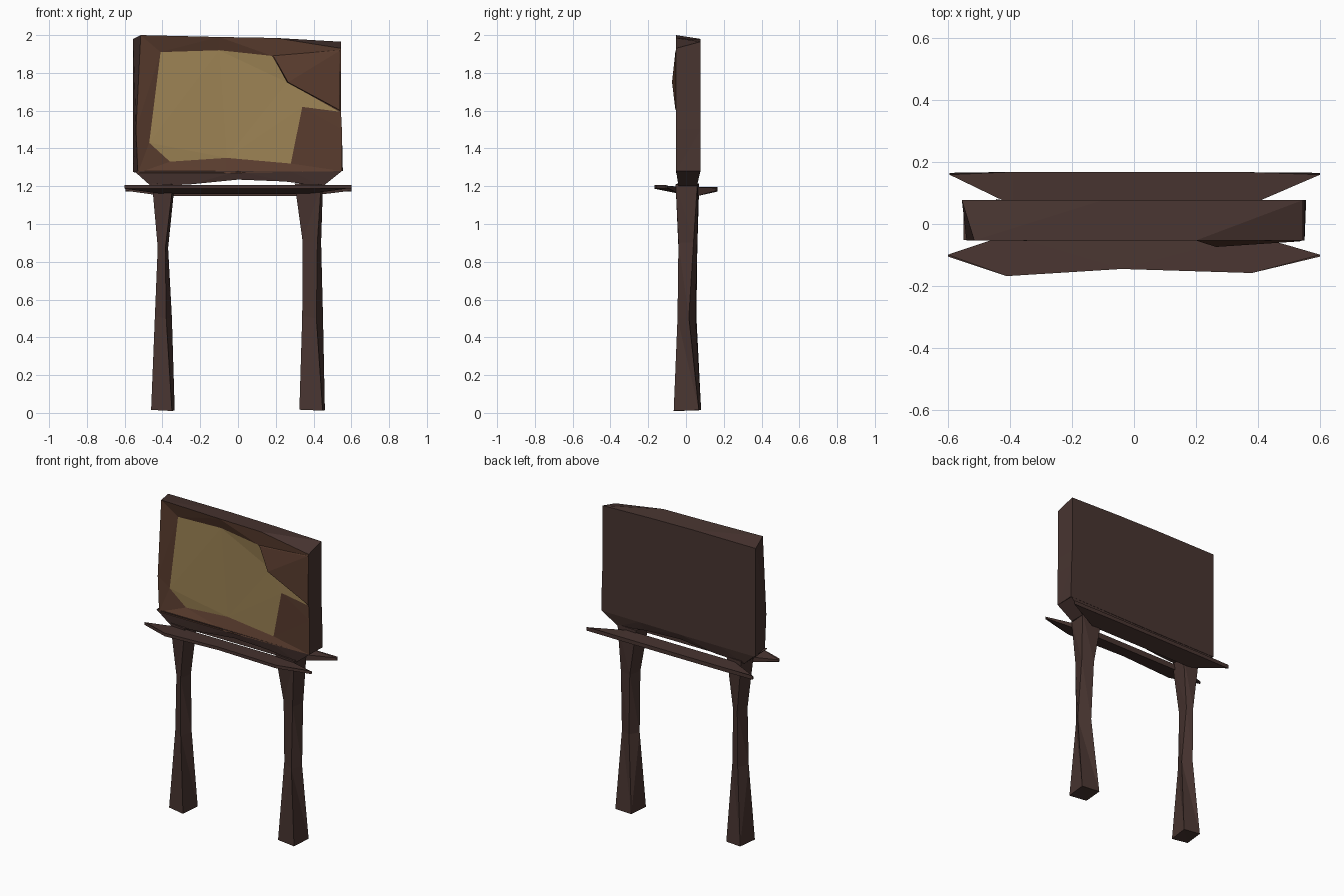
import bpy, bmesh

if "Cube" in bpy.data.objects:
    bpy.data.objects.remove(bpy.data.objects["Cube"])


def material(name, rgb):
    m = bpy.data.materials.new(name)
    m.diffuse_color = (*rgb, 1)
    m.use_nodes = True
    m.node_tree.nodes["Principled BSDF"].inputs["Base Color"].default_value = m.diffuse_color
    return m


DARK = material("dark_wood", (0.065, 0.035, 0.030))
WOOD = material("frame_wood", (0.10, 0.045, 0.027))
OCHRE = material("ochre_panel", (0.34, 0.23, 0.09))


def loft(name, rings, mats=(DARK,), band_mats=None, last_mat=0):
    """Skin a stack of equal-length rings and cap both ends, flat shaded."""
    bm = bmesh.new()
    loops = [[bm.verts.new(p) for p in ring] for ring in rings]
    n = len(loops[0])
    for k, (a, b) in enumerate(zip(loops, loops[1:])):
        for i in range(n):
            j = (i + 1) % n
            f = bm.faces.new((a[i], a[j], b[j], b[i]))
            f.material_index = band_mats[k] if band_mats else 0
    bm.faces.new(loops[0])
    bm.faces.new(loops[-1]).material_index = last_mat
    bmesh.ops.remove_doubles(bm, verts=bm.verts, dist=0.0005)
    bmesh.ops.recalc_face_normals(bm, faces=bm.faces)
    bmesh.ops.triangulate(bm, faces=bm.faces)
    me = bpy.data.meshes.new(name)
    bm.to_mesh(me)
    bm.free()
    for m in mats:
        me.materials.append(m)
    ob = bpy.data.objects.new(name, me)
    bpy.context.collection.objects.link(ob)
    return ob


# Sign board: back outline, front outline, then the recessed chipped panel
back = [(-.555, 1.98), (-.1, 1.98), (.2, 1.975), (.545, 1.965), (.545, 1.6),
        (.55, 1.5), (.555, 1.28), (-.06, 1.275), (-.555, 1.275), (-.555, 1.5)]
front = [(-.515, 2.0), (-.1, 1.99), (.2, 1.985), (.545, 1.93), (.545, 1.6),
         (.55, 1.5), (.55, 1.28), (-.06, 1.27), (-.53, 1.27), (-.54, 1.5)]
panel = [(-.41, 1.91), (-.1, 1.92), (.18, 1.89), (.26, 1.75), (.535, 1.595),
         (.34, 1.62), (.28, 1.32), (-.06, 1.35), (-.36, 1.33), (-.47, 1.43)]
depth = [-.03, -.03, -.045, -.035, -.05, -.04, -.035, -.02, -.02, -.03]
loft("sign_board",
     [[(x, .077, z) for x, z in back],
      [(x, -.053, z) for x, z in front],
      [(x, y, z) for (x, z), y in zip(panel, depth)]],
     (DARK, WOOD, OCHRE), (0, 1), 2)

# Splintered flap standing proud at the panel's right side
loft("frame_splinter",
     [[(.18, -.046, 1.89), (.54, -.054, 1.92), (.54, -.052, 1.6), (.26, -.036, 1.75)],
      [(.19, -.05, 1.885), (.535, -.056, 1.915), (.535, -.056, 1.605), (.265, -.074, 1.75)]],
     (WOOD,))

# Tapered, arched underside of the board
arch = [(-.55, -.46, 1.2), (-.28, -.25, 1.21), (0, 0, 1.235),
        (.28, .25, 1.225), (.55, .45, 1.2)]
loft("board_base", [[(xt, -.052, 1.28), (xt, .076, 1.28), (xb, .058, z), (xb, -.04, z)]
                    for xt, xb, z in arch])


# Two pointed shelf planks, in front of and behind the legs
def plank(name, sections, inner, zs):
    zo, zo2, zi, zi2 = zs
    rings = []
    for x, outer, tip in sections:
        i = outer + (.006 if inner > outer else -.006) if tip else inner
        a, b = (zo - .006, zo2 + .004) if tip else (zi, zi2)
        rings.append([(x, outer, zo), (x, i, a), (x, i, b), (x, outer, zo2)])
    loft(name, rings)


plank("front_shelf_plank",
      [(-.6, -.105, True), (-.41, -.168, False), (-.04, -.145, False),
       (.38, -.158, False), (.6, -.105, True)], -.035, (1.207, 1.187, 1.197, 1.16))
plank("back_shelf_plank",
      [(-.595, .165, True), (-.39, .168, False), (-.03, .168, False),
       (.37, .167, False), (.6, .165, True)], .06, (1.197, 1.172, 1.195, 1.148))


# Pinched hand-hewn legs: z, x range, y range, corner skew
def leg(name, levels):
    rings = []
    for z, x0, x1, y0, y1, s in levels:
        rings.append([(x0, y0 + s, z + s * .4), (x1 - s, y0, z), (x1, y1 - s, z + s * .2), (x0 + s, y1, z + s * .4)])
    loft(name, rings)


leg("left_leg", [(.01, -.46, -.335, -.065, .08, .015),
                 (.5, -.44, -.35, -.045, .055, .03),
                 (.87, -.425, -.37, -.04, .06, .015),
                 (1.21, -.455, -.335, -.055, .07, .01)])
leg("right_leg", [(.012, .325, .46, -.065, .08, .012),
                  (.5, .34, .45, -.045, .05, .035),
                  (.9, .342, .44, -.04, .06, .02),
                  (1.21, .30, .45, -.055, .07, .01)])
